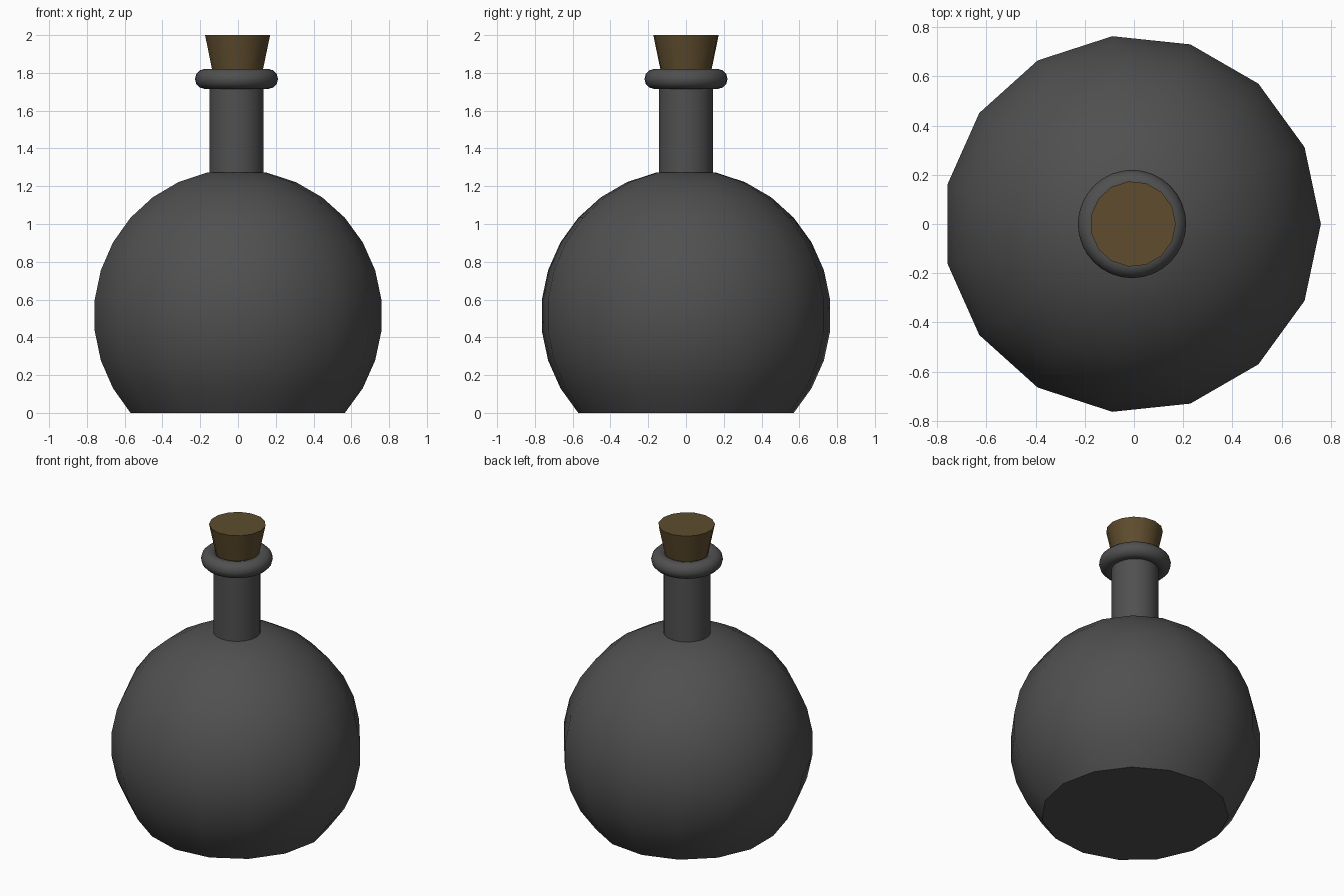
import bpy, bmesh, math

cube = bpy.data.objects.get("Cube")
if cube:
    bpy.data.objects.remove(cube, do_unlink=True)

CX = -0.008  # shared axis of the bottle


def material(name, rgb):
    m = bpy.data.materials.new(name)
    m.use_nodes = True
    m.diffuse_color = (*rgb, 1)
    m.node_tree.nodes["Principled BSDF"].inputs["Base Color"].default_value = (*rgb, 1)
    return m


def finish(obj, name, mat, angle=40):
    obj.name = obj.data.name = name
    obj.data.materials.append(mat)
    bpy.ops.object.select_all(action='DESELECT')
    obj.select_set(True)
    bpy.context.view_layer.objects.active = obj
    bpy.ops.object.shade_smooth_by_angle(angle=math.radians(angle))


def lathe(name, profile, sides, mat, x=CX):
    """Revolve (radius, z) points around a vertical axis, capping both ends."""
    bm = bmesh.new()
    rings = []
    for r, z in profile:
        angles = [math.tau * i / sides for i in range(sides)]
        rings.append([bm.verts.new((r * math.cos(a), r * math.sin(a), z)) for a in angles])
    for low, high in zip(rings, rings[1:]):
        for i in range(sides):
            j = (i + 1) % sides
            bm.faces.new((low[i], low[j], high[j], high[i]))
    bm.faces.new(rings[0][::-1])
    bm.faces.new(rings[-1])
    mesh = bpy.data.meshes.new(name)
    bm.to_mesh(mesh)
    bm.free()
    obj = bpy.data.objects.new(name, mesh)
    obj.location.x = x
    bpy.context.collection.objects.link(obj)
    finish(obj, name, mat)


glass = material("dark grey glass", (0.08, 0.08, 0.08))
cork = material("brown cork", (0.112, 0.073, 0.027))

# Round body: a sphere cut flat at its fourth ring below the middle
R = 0.772
base = R * math.sin(math.radians(42))
steps = [math.radians(a) for a in range(-42, 79, 12)]
lathe("body", [(R * math.cos(a), base + R * math.sin(a)) for a in steps], 15, glass)

# Neck
lathe("neck", [(0.144, 1.2), (0.144, 1.77)], 32, glass)

# Rounded lip
bpy.ops.mesh.primitive_torus_add(location=(CX, 0, 1.768), major_radius=0.167, minor_radius=0.053,
                                 major_segments=32, minor_segments=12)
finish(bpy.context.object, "lip", glass)

# Tapered stopper
lathe("stopper", [(0.122, 1.75), (0.174, 2.0)], 15, cork, -0.004)
